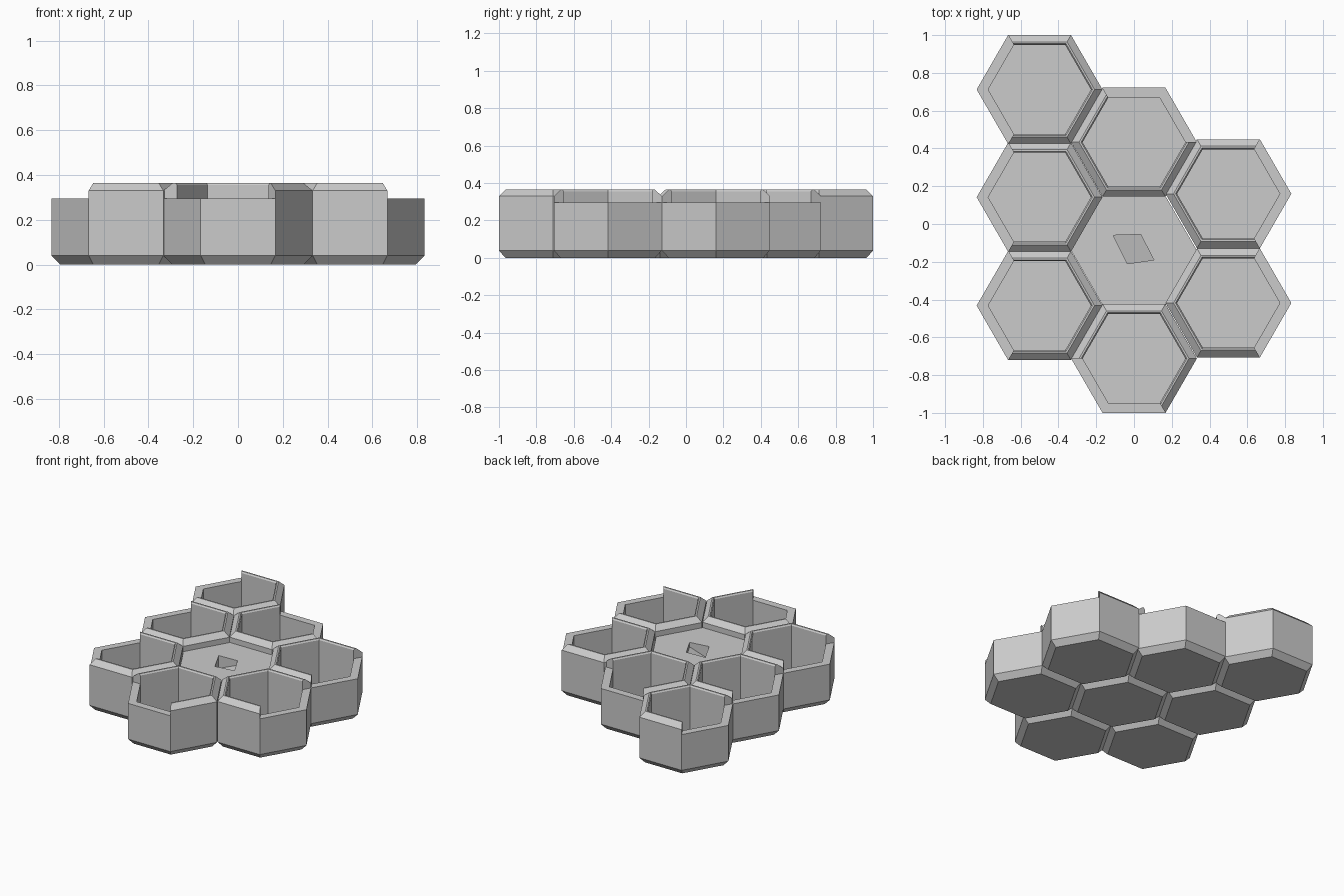
import bpy, bmesh
from math import cos, sin, radians

cube = bpy.data.objects.get("Cube")
if cube:
    bpy.data.objects.remove(cube)

R, R_IN = 0.333, 0.272          # outer and inner hexagon radius
BEVEL, RIM, TOP = 0.04, 0.295, 0.365

grey = bpy.data.materials.new("plain_grey")
grey.use_nodes = True
grey.diffuse_color = (0.6, 0.6, 0.6, 1)
grey.node_tree.nodes["Principled BSDF"].inputs["Base Color"].default_value = (0.6, 0.6, 0.6, 1)


def corner(bm, k, r, z):
    a = radians(60 * k)
    return bm.verts.new((r * cos(a), r * sin(a), z))


def bridge(bm, a, b, closed):
    n = len(a)
    for i in range(n if closed else n - 1):
        j = (i + 1) % n
        bm.faces.new((a[i], a[j], b[j], b[i]))


def hex_rings(bm, profile):
    """Stack of hexagons, capped at both ends."""
    rings = [[corner(bm, k, r, z) for k in range(6)] for r, z in profile]
    for a, b in zip(rings, rings[1:]):
        bridge(bm, a, b, True)
    bm.faces.new(rings[0])
    bm.faces.new(rings[-1])


def lip(bm, start):
    """Raised lip over four neighbouring edges, open on the other two."""
    profile = [(R, RIM - 0.005), (R, 0.33), (R - 0.042, TOP),
               (R_IN + 0.008, TOP), (R_IN, TOP - 0.01), (R_IN, RIM - 0.005)]
    sections = [[corner(bm, k, r, z) for r, z in profile] for k in range(start, start + 5)]
    for a, b in zip(sections, sections[1:]):
        bridge(bm, a, b, True)
    bm.faces.new(sections[0])
    bm.faces.new(sections[-1])


def finish(bm, name, location):
    bmesh.ops.recalc_face_normals(bm, faces=bm.faces)
    mesh = bpy.data.meshes.new(name)
    bm.to_mesh(mesh)
    bm.free()
    mesh.materials.append(grey)
    obj = bpy.data.objects.new(name, mesh)
    obj.location = location
    bpy.context.collection.objects.link(obj)
    return obj


# Open hexagonal cups: position and the corner where the lip begins
cups = {
    "cup_back_right": (-0.5, 0.712, 4),
    "cup_middle_right": (-0.5, 0.142, 4),
    "cup_front_right": (-0.5, -0.432, 4),
    "cup_back": (0, 0.433, 2),
    "cup_front": (0, -0.712, 5),
    "cup_back_left": (0.5, 0.16, 1),
    "cup_front_left": (0.5, -0.418, 1),
}
for name, (x, y, start) in cups.items():
    bm = bmesh.new()
    hex_rings(bm, [(R - BEVEL, 0), (R, BEVEL), (R, RIM), (R_IN, RIM), (R_IN, BEVEL)])
    lip(bm, start)
    finish(bm, name, (x, y, 0))

# Solid middle block
bm = bmesh.new()
hex_rings(bm, [(R - BEVEL, 0), (R, BEVEL), (R, RIM - 0.003)])
block = finish(bm, "middle_block", (0, -0.14, 0))

# Slanted slot in the block, with a ramped floor
bm = bmesh.new()
outline = [(-0.11, 0.08), (0.035, 0.085), (0.105, -0.05), (-0.035, -0.07)]
depths = [0.2, 0.26, 0.26, 0.2]
low = [bm.verts.new((x, y, z)) for (x, y), z in zip(outline, depths)]
high = [bm.verts.new((x, y, 0.4)) for x, y in outline]
bridge(bm, low, high, True)
bm.faces.new(low)
bm.faces.new(high)
cutter = finish(bm, "slot_cutter", (0, -0.14, 0))
cutter.hide_render = True
cutter.hide_viewport = True
cut = block.modifiers.new("slot", "BOOLEAN")
cut.operation = "DIFFERENCE"
cut.solver = "EXACT"
cut.object = cutter
